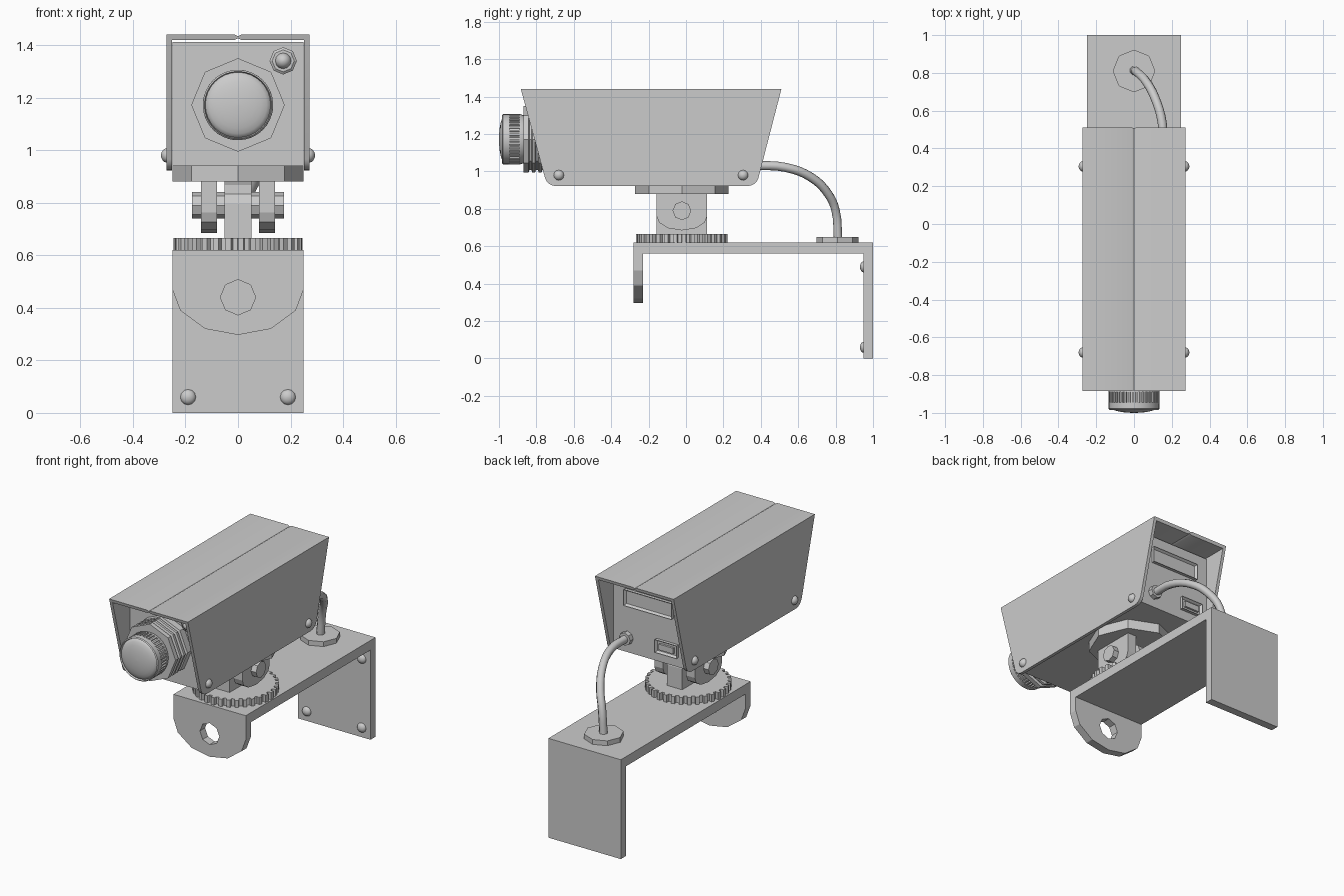
import bpy, bmesh
from math import sin, cos, pi, radians

if "Cube" in bpy.data.objects:
    bpy.data.objects.remove(bpy.data.objects["Cube"])


def place(axis, u, v, t):
    return {'x': (t, u, v), 'y': (u, t, v), 'z': (u, v, t)}[axis]


def finish(name, bm, smooth=0):
    bmesh.ops.recalc_face_normals(bm, faces=bm.faces)
    me = bpy.data.meshes.new(name)
    bm.to_mesh(me)
    bm.free()
    ob = bpy.data.objects.new(name, me)
    bpy.context.collection.objects.link(ob)
    bpy.ops.object.select_all(action='DESELECT')
    ob.select_set(True)
    bpy.context.view_layer.objects.active = ob
    if smooth:
        bpy.ops.object.shade_smooth_by_angle(angle=radians(smooth))
    return ob


def rings(name, loops, smooth=0):
    """Skin a list of equal-length point loops and cap both ends."""
    bm = bmesh.new()
    vs = [[bm.verts.new(p) for p in loop] for loop in loops]
    n = len(vs[0])
    for a, b in zip(vs, vs[1:]):
        for i in range(n):
            j = (i + 1) % n
            bm.faces.new((a[i], a[j], b[j], b[i]))
    bm.faces.new(vs[0])
    bm.faces.new(vs[-1])
    return finish(name, bm, smooth)


def prism(name, pts, axis, a, b, smooth=0):
    return rings(name, [[place(axis, u, v, t) for u, v in pts] for t in (a, b)], smooth)


def lathe(name, profile, axis, cu, cv, n=8, smooth=0):
    """profile: (position along axis, radius)."""
    return rings(name, [[place(axis, cu + r * cos(2 * pi * i / n), cv + r * sin(2 * pi * i / n), t)
                         for i in range(n)] for t, r in profile], smooth)


def dome(name, axis, cu, cv, base, tip, r, n=12):
    prof = [(base + (tip - base) * sin(a), max(r * cos(a), 0.001))
            for a in [pi / 2 * k / 6 for k in range(7)]]
    return lathe(name, prof, axis, cu, cv, n, 50)


def box(name, x, y, z):
    return prism(name, [(x[0], y[0]), (x[1], y[0]), (x[1], y[1]), (x[0], y[1])], 'z', *z)


def gear(teeth, r1, r2, cu, cv):
    pts = []
    for i in range(teeth):
        for f, r in ((0, r1), (.45, r1), (.55, r2), (.95, r2)):
            a = 2 * pi * (i + f) / teeth
            pts.append((cu + r * cos(a), cv + r * sin(a)))
    return pts


def framed_panel(name, x, z, y, depth, rim):
    """Raised frame on the rear face with a sunken middle."""
    bm = bmesh.new()
    f = bm.faces.new([bm.verts.new(p) for p in
                      ((x[0], y, z[0]), (x[0], y, z[1]), (x[1], y, z[1]), (x[1], y, z[0]))])
    ext = bmesh.ops.extrude_face_region(bm, geom=[f])
    bmesh.ops.translate(bm, vec=(0, depth, 0), verts=[g for g in ext['geom'] if isinstance(g, bmesh.types.BMVert)])
    top = [g for g in ext['geom'] if isinstance(g, bmesh.types.BMFace)][0]
    bmesh.ops.recalc_face_normals(bm, faces=bm.faces)
    bmesh.ops.inset_region(bm, faces=[top], thickness=rim)
    bmesh.ops.translate(bm, vec=(0, -depth * .6, 0), verts=top.verts)
    return finish(name, bm)


# Wall bracket: arm and back plate
prism('bracket', [(-.28, .56), (-.28, .62), (1, .62), (1, 0), (.95, 0), (.95, .56)], 'x', -.25, .25)

# Front flange with an octagonal hole
flange = prism('bracket_flange', [(-.25, .56), (-.25, .47), (-.22, .39), (-.125, .32), (0, .297),
                                  (.125, .32), (.22, .39), (.25, .47), (.25, .56)], 'y', -.28, -.23)
cutter = lathe('hole_cutter', [(-.35, .067), (-.15, .067)], 'y', 0, .44)
cutter.hide_render = True
bpy.context.view_layer.objects.active = flange
mod = flange.modifiers.new('hole', 'BOOLEAN')
mod.object = cutter
mod.operation = 'DIFFERENCE'
mod.solver = 'EXACT'
bpy.ops.object.modifier_apply(modifier=mod.name)
bpy.data.objects.remove(cutter)

# Wall bolts on the back plate
for x in (-.19, .19):
    for z in (.06, .49):
        dome('wall_bolt', 'y', x, z, .952, .93, .03)

# Swivel: toothed turntable, tab, yoke lugs, pivot pin, octagonal mount plate
CY = -.022
prism('turntable', gear(32, .245, .225, 0, CY), 'z', .618, .665)
half = [(.135, 0), (.135, .12), (.122, .155), (.075, .185), (0, .197)]
arch = half + [(-u, v) for u, v in reversed(half[:-1])]
prism('centre_tab', [(CY + u, .66 + v * 1.12) for u, v in arch], 'x', -.052, .052)
for s in (-1, 1):
    prism('yoke_lug', [(CY + u, .882 - v) for u, v in arch], 'x', s * .08, s * .14)
lathe('pivot_pin', [(-.175, .05), (.175, .05)], 'x', CY, .79)
lathe('mount_plate', [(.88, .25), (.942, .25)], 'z', 0, CY)

# Camera body
box('camera_body', (-.249, .249), (-.71, .36), (.94, 1.411))

# Weather hood: mirrored half section, sloped ends, rounded lower corners
section = [(0, 1.434), (.012, 1.44), (.272, 1.44), (.272, .922), (.252, .922),
           (.252, 1.42), (.012, 1.42), (0, 1.426)]


def end_y(z, top, bottom):
    return top + (bottom - top) * (1.44 - z) / .518


bm = bmesh.new()
ends = [[bm.verts.new((x, end_y(z, *e), z)) for x, z in section] for e in ((-.883, -.742), (.51, .376))]
for i in range(1, len(section)):
    bm.faces.new((ends[0][i - 1], ends[0][i], ends[1][i], ends[1][i - 1]))
for e in ends:
    bm.faces.new(e)
corners = [e for e in bm.edges if all(v.co.z < .93 for v in e.verts)
           and abs(e.verts[0].co.x - e.verts[1].co.x) > .01]
bmesh.ops.bevel(bm, geom=corners, offset=.045, segments=4, profile=.5, affect='EDGES')
geo = bmesh.ops.duplicate(bm, geom=bm.verts[:] + bm.edges[:] + bm.faces[:])['geom']
bmesh.ops.scale(bm, vec=(-1, 1, 1), verts=[g for g in geo if isinstance(g, bmesh.types.BMVert)])
bmesh.ops.remove_doubles(bm, verts=bm.verts, dist=.0005)
finish('weather_hood', bm, 40)

# Hood screws
for s in (-1, 1):
    for y in (-.68, .305):
        dome('hood_screw', 'x', y, .98, s * .268, s * .293, .028)

# Lens: ridged octagonal mount, knurled ring, rim, glass
mount = [(-.70, .178)]
for y in (-.76, -.795, -.83):
    mount += [(y + .008, .178), (y + .003, .163), (y - .007, .163), (y - .012, .178)]
lathe('lens_mount', mount + [(-.87, .178)], 'y', 0, 1.172)
lathe('lens_barrel', [(-.86, .125), (-.885, .134), (-.89, .134)], 'y', 0, 1.172, 32, 40)
prism('knurled_ring', gear(40, .134, .126, 0, 1.172), 'y', -.885, -.95)
lathe('lens_rim', [(-.945, .134), (-.978, .134), (-.984, .128), (-.97, .124)], 'y', 0, 1.172, 32, 40)
dome('lens_glass', 'y', 0, 1.172, -.968, -1, .126, 32)

# Indicator lamp on the front
lathe('lamp_collar', [(-.70, .052), (-.735, .052), (-.742, .042)], 'y', .172, 1.34)
dome('lamp', 'y', .172, 1.34, -.735, -.77, .031)

# Rear panel and switch
framed_panel('rear_panel', (-.165, .165), (1.235, 1.335), .355, .025, .014)
framed_panel('switch_frame', (-.20, -.05), (1.0, 1.08), .355, .025, .014)
box('switch_rocker', (-.175, -.075), (.355, .378), (1.022, 1.058))

# Cable with its glands
lathe('cable_gland', [(.355, .04), (.39, .04)], 'y', .152, 1.032)
lathe('cable_base', [(.618, .113), (.65, .113)], 'z', 0, .81)
cu = bpy.data.curves.new('cable', 'CURVE')
cu.dimensions = '3D'
cu.bevel_depth = .024
cu.bevel_resolution = 2
cu.resolution_u = 4
path = [(.152, .36, 1.032), (.15, .53, 1.022), (.11, .67, .968), (.06, .76, .88), (.02, .8, .79), (0, .813, .635)]
sp = cu.splines.new('BEZIER')
sp.bezier_points.add(len(path) - 1)
for bp, co in zip(sp.bezier_points, path):
    bp.co = co
    bp.handle_left_type = bp.handle_right_type = 'AUTO'
bpy.context.collection.objects.link(bpy.data.objects.new('cable', cu))
